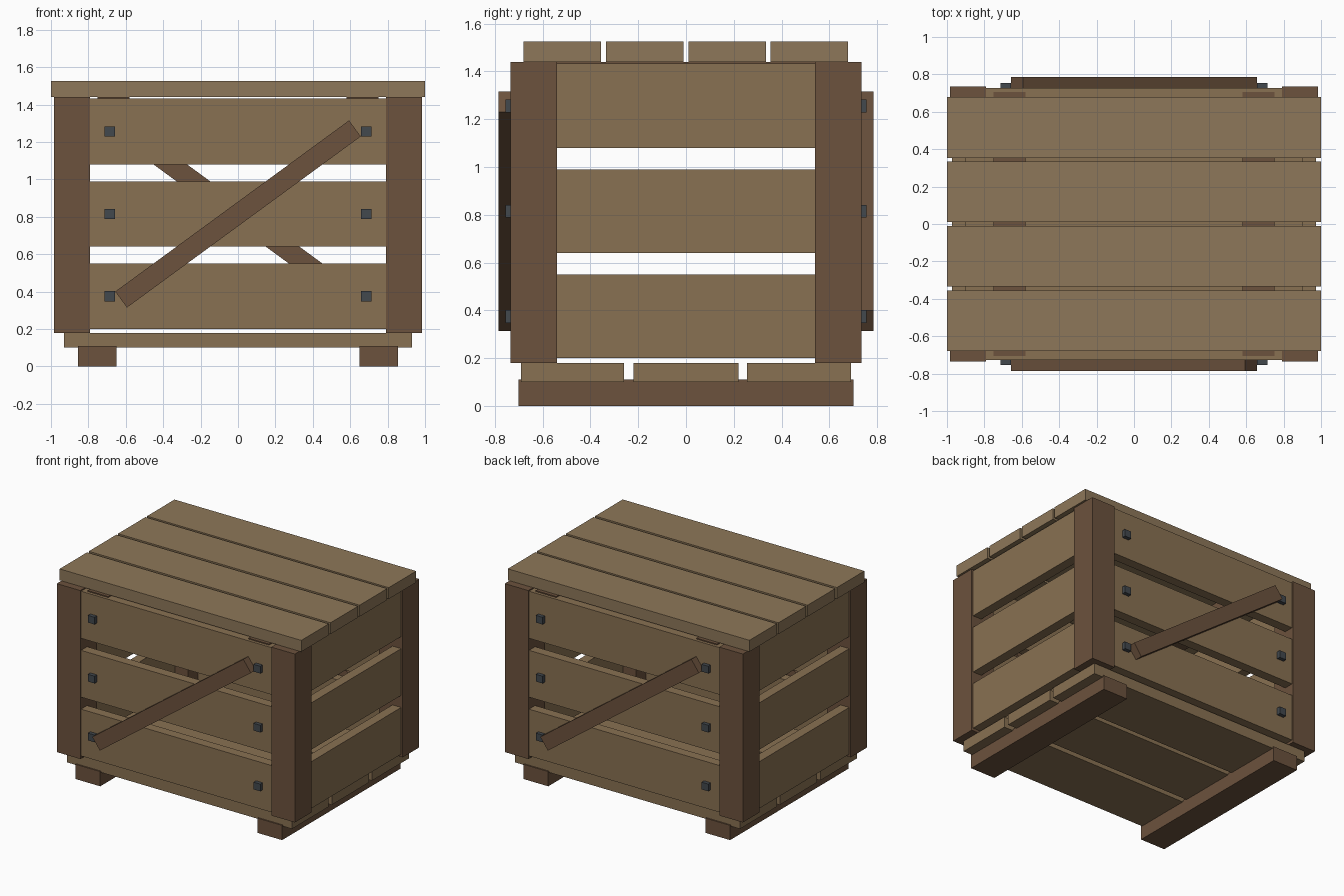
import bpy
from math import atan2, hypot

if "Cube" in bpy.data.objects:
    bpy.data.objects.remove(bpy.data.objects["Cube"])


def material(name, rgb):
    m = bpy.data.materials.new(name)
    m.diffuse_color = (*rgb, 1)
    m.use_nodes = True
    m.node_tree.nodes["Principled BSDF"].inputs["Base Color"].default_value = m.diffuse_color
    return m


PLANK = material("light_wood", (0.27, 0.185, 0.10))
SLAT = material("mid_wood", (0.25, 0.165, 0.085))
DARK = material("dark_wood", (0.15, 0.085, 0.047))
IRON = material("iron", (0.055, 0.065, 0.075))


def box(name, x, y, z, mat, tilt=0):
    """Box from (min, max) ranges, optionally tilted about the y axis."""
    bpy.ops.mesh.primitive_cube_add(size=1, location=[sum(r) / 2 for r in (x, y, z)])
    ob = bpy.context.object
    ob.name = name
    ob.scale = [r[1] - r[0] for r in (x, y, z)]
    ob.rotation_euler.y = tilt
    ob.data.materials.append(mat)
    return ob


def span(s, a, b):
    """Range a..b placed on the positive or negative side."""
    return (a, b) if s > 0 else (-b, -a)


# Lid planks
for y in (-0.68, -0.335, 0.01, 0.353):
    box("lid_plank", (-1, 1), (y, y + 0.325), (1.44, 1.525), PLANK)

# Floor planks
for y in ((-0.69, -0.26), (-0.22, 0.22), (0.255, 0.69)):
    box("floor_plank", (-0.93, 0.93), y, (0.10, 0.18), SLAT)

SLAT_Z = ((0.20, 0.55), (0.64, 0.99), (1.08, 1.432))
for s in (-1, 1):
    # Skids and lid battens
    box("skid", span(s, 0.65, 0.855), (-0.70, 0.70), (0, 0.11), DARK)
    box("lid_batten", span(s, 0.58, 0.75), (-0.705, 0.705), (1.37, 1.44), DARK)

    # Corner posts
    for t in (-1, 1):
        box("corner_post", span(s, 0.79, 0.985), span(t, 0.54, 0.735), (0.18, 1.44), DARK)

    # Wall slats with bolts on front and back
    for z in SLAT_Z:
        box("long_slat", (-0.79, 0.79), span(s, 0.655, 0.727), z, SLAT)
        box("end_slat", span(s, 0.90, 0.972), (-0.54, 0.54), z, SLAT)
        c = sum(z) / 2
        for t in (-1, 1):
            box("bolt", span(t, 0.658, 0.713), span(s, 0.715, 0.755),
                (c - 0.027, c + 0.027), IRON)

    # Diagonal brace, rising right as seen from either outer face
    length = hypot(1.25, 0.915)
    box("diagonal_brace", (-length / 2, length / 2), span(s, 0.725, 0.785),
        (0.815 - 0.053, 0.815 + 0.053), DARK, s * atan2(0.915, 1.25))
